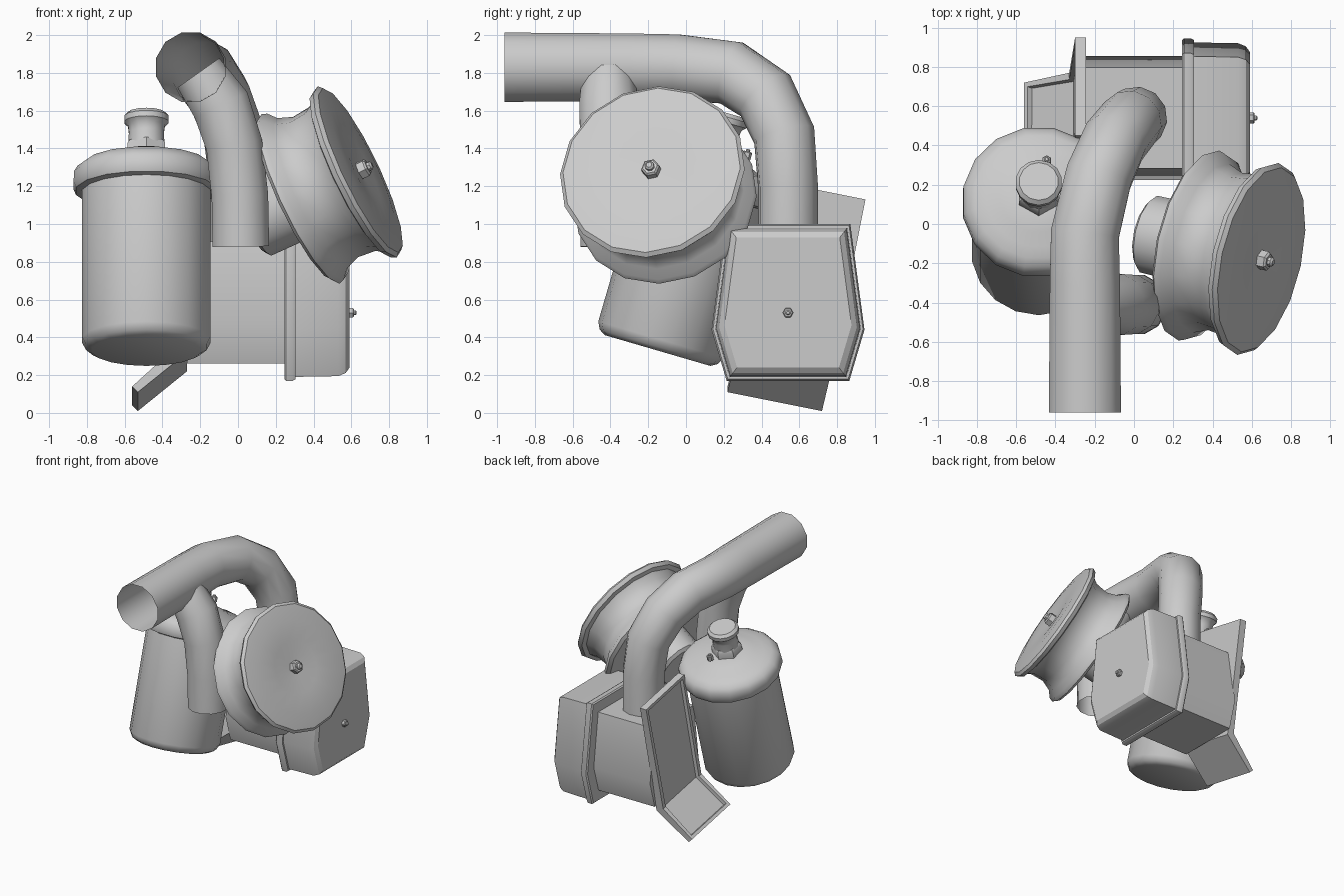
import bpy, bmesh, math
from mathutils import Vector

cube = bpy.data.objects.get("Cube")
if cube:
    bpy.data.objects.remove(cube)

grey = bpy.data.materials.new("plain_grey")
grey.use_nodes = True
grey.diffuse_color = (0.6, 0.6, 0.6, 1)
grey.node_tree.nodes["Principled BSDF"].inputs["Base Color"].default_value = (0.6, 0.6, 0.6, 1)


def finish(name, bm, angle=38):
    mesh = bpy.data.meshes.new(name)
    bm.to_mesh(mesh)
    bm.free()
    mesh.materials.append(grey)
    obj = bpy.data.objects.new(name, mesh)
    bpy.context.collection.objects.link(obj)
    bpy.ops.object.select_all(action='DESELECT')
    obj.select_set(True)
    bpy.context.view_layer.objects.active = obj
    bpy.ops.object.shade_smooth_by_angle(angle=math.radians(angle))
    return obj


def loft(rings, capped=True):
    """Join equal rings of points into a skin."""
    bm = bmesh.new()
    loops = [[bm.verts.new(p) for p in ring] for ring in rings]
    n = len(loops[0])
    for a, b in zip(loops, loops[1:]):
        for i in range(n):
            j = (i + 1) % n
            bm.faces.new((a[i], a[j], b[j], b[i]))
    if capped:
        bm.faces.new(loops[0])
        bm.faces.new(loops[-1])
    bmesh.ops.recalc_face_normals(bm, faces=bm.faces)
    return bm


def circle(centre, axis, r, sides):
    turn = Vector((0, 0, 1)).rotation_difference(Vector(axis))
    return [Vector(centre) + turn @ Vector((r * math.cos(a), r * math.sin(a), 0))
            for a in (math.tau * (i + 0.5) / sides for i in range(sides))]


def lathe(name, base, axis, profile, sides):
    """Profile holds (distance along axis, radius)."""
    base, axis = Vector(base), Vector(axis).normalized()
    return finish(name, loft([circle(base + axis * t, axis, r, sides) for t, r in profile]))


def tube(name, path, radii, sides=12):
    """Open pipe whose rings follow the path."""
    pts = [Vector(p) for p in path]
    rings, last, side = [], None, None
    for i, p in enumerate(pts):
        d = (pts[min(i + 1, len(pts) - 1)] - pts[max(i - 1, 0)]).normalized()
        if last is None:
            side = d.orthogonal().normalized()
        else:
            side = last.rotation_difference(d) @ side
        last, up = d, d.cross(side)
        rings.append([p + radii[i] * (math.cos(a) * side + math.sin(a) * up)
                      for a in (math.tau * k / sides for k in range(sides))])
    return finish(name, loft(rings, False), 50)


def bolt(name, base, axis, size):
    lathe(name + "_nut", base, axis, [(-size, size), (size * 0.5, size), (size * 0.7, size * 0.8)], 6)
    lathe(name + "_stud", base, axis, [(0, size * 0.5), (size, size * 0.5), (size * 1.2, size * 0.3)], 8)


# Pipes: long bent duct and the shorter branch joining it
tube("main_pipe",
     [(-0.25, -0.96, 1.83), (-0.25, -0.3, 1.83), (-0.25, -0.05, 1.83), (-0.18, 0.24, 1.8),
      (-0.1, 0.42, 1.68), (-0.02, 0.52, 1.47), (0.01, 0.54, 1.2), (0.01, 0.54, 0.8)],
     [0.19, 0.185, 0.18, 0.175, 0.17, 0.165, 0.16, 0.16])
tube("branch_pipe",
     [(0.015, -0.41, 0.88), (0.01, -0.41, 1.15), (-0.02, -0.41, 1.42),
      (-0.09, -0.41, 1.63), (-0.21, -0.41, 1.8)],
     [0.155, 0.155, 0.155, 0.16, 0.14])

# Canister with overhanging lid and knob
can_base, can_axis = Vector((-0.485, -0.15, 0.33)), Vector((0, 0.28, 0.96)).normalized()
lathe("canister_body", can_base, can_axis, [(0, 0.29), (0.02, 0.325), (0.06, 0.345), (0.93, 0.345)], 18)
lathe("canister_lid", can_base, can_axis,
      [(0.87, 0.35), (0.88, 0.38), (0.91, 0.393), (0.97, 0.39), (1.0, 0.37),
       (1.03, 0.33), (1.04, 0.27), (1.07, 0.2), (1.08, 0.1)], 16)
lathe("knob_collar", can_base, can_axis, [(1.05, 0.115), (1.13, 0.115), (1.15, 0.1)], 6)
lathe("knob", can_base, can_axis,
      [(1.1, 0.1), (1.2, 0.095), (1.24, 0.1), (1.26, 0.12), (1.29, 0.12), (1.31, 0.1)], 14)
bolt("lid", can_base + can_axis * 1.08 + Vector((0.04, 0.17, 0)), can_axis, 0.025)

# Spool-shaped drum leaning outward
drum_base, drum_axis = Vector((0.64, -0.18, 1.28)), Vector((0.88, -0.2, 0.42)).normalized()
lathe("drum", drum_base, drum_axis,
      [(-0.37, 0.4), (-0.37, 0.47), (-0.35, 0.495), (-0.32, 0.485), (-0.28, 0.44), (-0.2, 0.41),
       (-0.1, 0.42), (-0.05, 0.45), (-0.04, 0.485), (-0.01, 0.5), (0.01, 0.48),
       (0.025, 0.36), (0.02, 0.2), (0.005, 0.06)], 16)
lathe("drum_hub", drum_base, drum_axis, [(-0.64, 0.18), (-0.62, 0.205), (-0.35, 0.21)], 14)
bolt("drum", drum_base + drum_axis * 0.02, drum_axis, 0.05)


# Six-sided housing: inner body, flange and cover
def housing(name, sections):
    outline = [(-0.33, 0.42), (0.33, 0.42), (0.405, -0.14), (0.325, -0.41), (-0.325, -0.41), (-0.405, -0.14)]
    return finish(name, loft([[(x, 0.54 + y * s, 0.58 + z * s) for y, z in outline]
                              for x, s in sections]), 30)


housing("housing_body", [(-0.27, 0.78), (0.27, 0.78)])
housing("housing_flange", [(0.245, 0.98), (0.255, 1), (0.29, 1), (0.305, 0.98)])
housing("housing_cover", [(0.3, 0.95), (0.53, 0.94), (0.57, 0.9), (0.59, 0.83)])
bolt("cover", (0.595, 0.54, 0.53), (1, 0, 0), 0.028)

# Bent back plate with a raised rim
half = Vector((0, 0.25, -0.05))
spine = [((-0.3, 0.7, 1.18), (-0.245, 0.7, 1.18)),
         ((-0.33, 0.52, 0.3), (-0.27, 0.52, 0.27)),
         ((-0.56, 0.47, 0.09), (-0.53, 0.47, 0.06))]
bm = loft([[Vector(o) - half, Vector(o) + half, Vector(i) + half, Vector(i) - half] for o, i in spine])
outer = [f for f in bm.faces if f.normal.x < -0.4 and len(f.verts) == 4 and f.calc_area() > 0.1]
bmesh.ops.inset_region(bm, faces=outer, thickness=0.035, depth=0)
bmesh.ops.inset_region(bm, faces=outer, thickness=0.008, depth=-0.025)
finish("mounting_plate", bm, 30)
